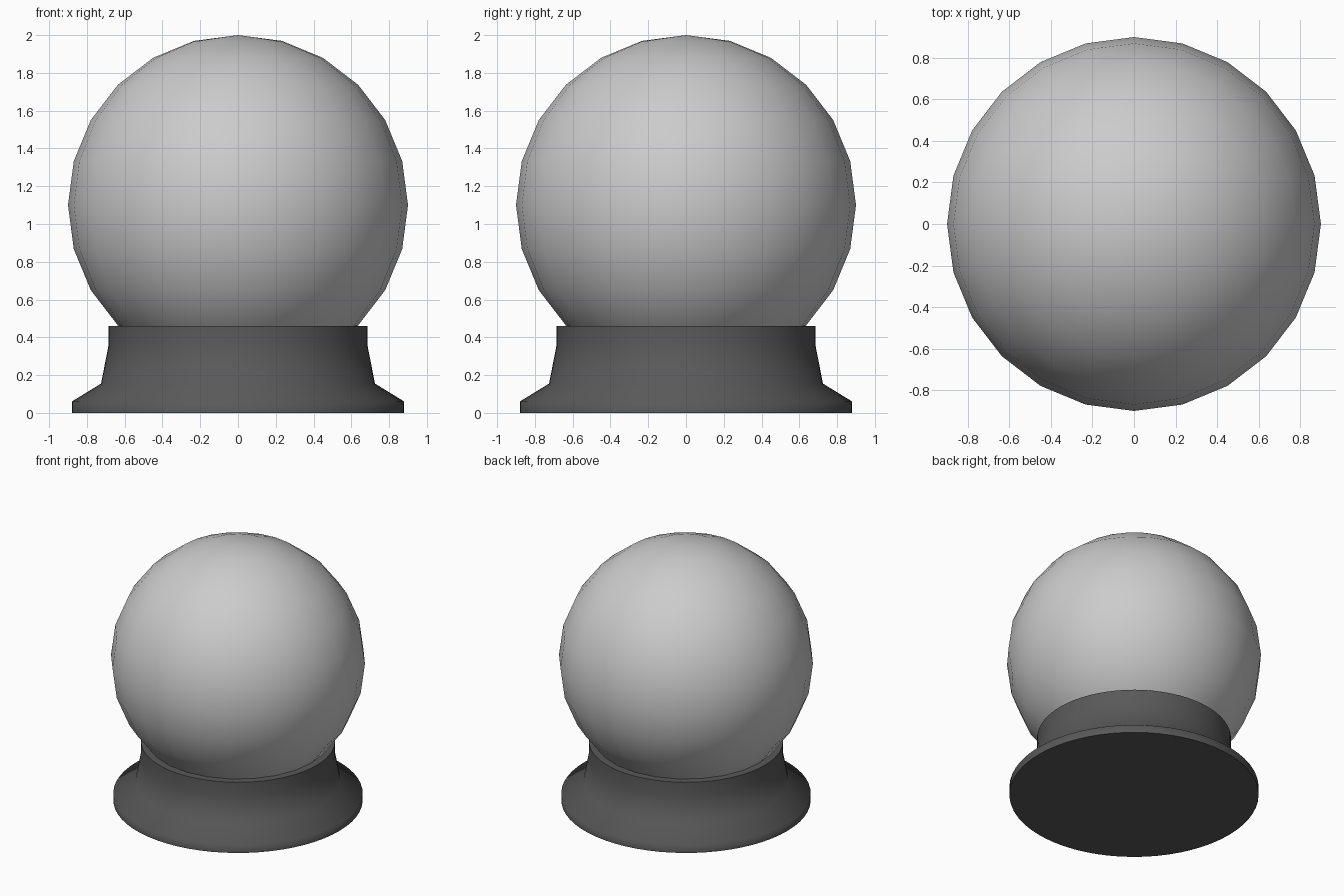
import bpy, bmesh, math

if "Cube" in bpy.data.objects:
    bpy.data.objects.remove(bpy.data.objects["Cube"])

# Globe: 24 x 12 smooth ball sunk into the base
bpy.ops.mesh.primitive_uv_sphere_add(segments=24, ring_count=12, radius=0.9, location=(0, 0, 1.1))
globe = bpy.context.object
globe.name = "glass_globe"
bpy.ops.object.shade_smooth()

# Base: lathed profile of (radius, height), closed on the axis
profile = [(0, 0), (0.88, 0), (0.88, 0.06), (0.725, 0.155), (0.685, 0.36), (0.685, 0.46), (0, 0.46)]
bm = bmesh.new()
verts = [bm.verts.new((r, 0, z)) for r, z in profile]
edges = [bm.edges.new(pair) for pair in zip(verts, verts[1:])]
bmesh.ops.spin(bm, geom=verts + edges, cent=(0, 0, 0), axis=(0, 0, 1),
               angle=math.tau, steps=64, use_merge=True)
bmesh.ops.remove_doubles(bm, verts=bm.verts, dist=1e-4)
bmesh.ops.recalc_face_normals(bm, faces=bm.faces)
mesh = bpy.data.meshes.new("base")
bm.to_mesh(mesh)
bm.free()
base = bpy.data.objects.new("base", mesh)
bpy.context.collection.objects.link(base)

# Smooth flared side, crisp top and bottom rims
bpy.ops.object.select_all(action='DESELECT')
base.select_set(True)
bpy.context.view_layer.objects.active = base
bpy.ops.object.shade_smooth_by_angle(angle=math.radians(65))

# Dark base colour
dark = bpy.data.materials.new("dark_base")
dark.diffuse_color = (0.1, 0.1, 0.1, 1)
dark.use_nodes = True
dark.node_tree.nodes["Principled BSDF"].inputs["Base Color"].default_value = dark.diffuse_color
mesh.materials.append(dark)
